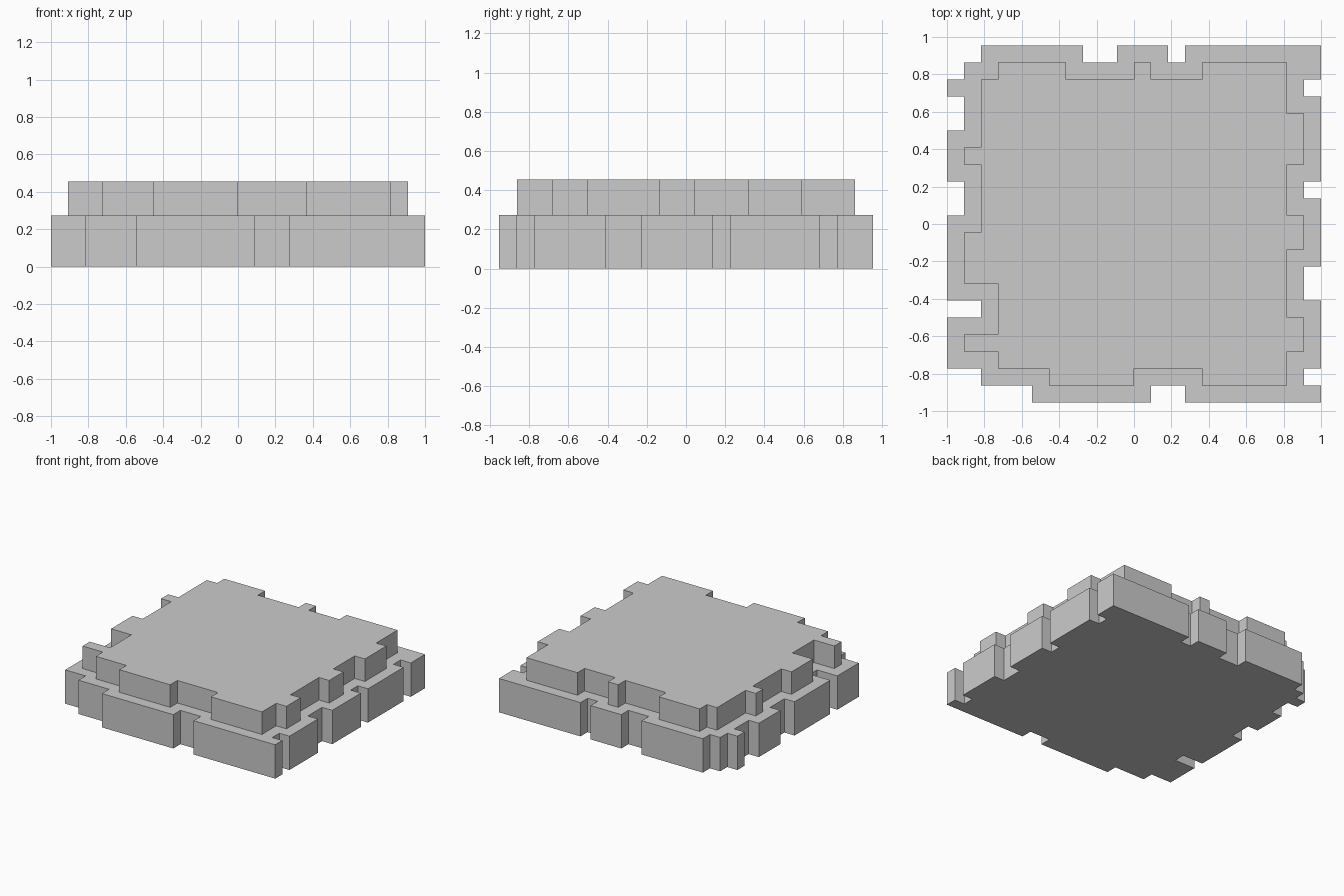
import bpy
import bmesh

if "Cube" in bpy.data.objects:
    bpy.data.objects.remove(bpy.data.objects["Cube"])

CELL = 1 / 11                 # everything sits on a 22 x 21 cell grid
HALF_X, HALF_Y = 11, 10.5


def slab(name, moves, z0, z1):
    """Extrude a stepped outline: each (x, y) pair moves along x, then along y."""
    y = moves[-1]
    outline = []
    for nx, ny in zip(moves[::2], moves[1::2]):
        outline += [(nx, y), (nx, ny)]
        y = ny
    bm = bmesh.new()
    base = bm.faces.new([bm.verts.new(((x - HALF_X) * CELL, (v - HALF_Y) * CELL, z0 * CELL))
                         for x, v in outline])
    top = bmesh.ops.extrude_face_region(bm, geom=[base], use_keep_orig=True)["geom"]
    bmesh.ops.translate(bm, vec=(0, 0, (z1 - z0) * CELL),
                        verts=[g for g in top if isinstance(g, bmesh.types.BMVert)])
    bmesh.ops.recalc_face_normals(bm, faces=bm.faces)
    mesh = bpy.data.meshes.new(name)
    bm.to_mesh(mesh)
    bm.free()
    obj = bpy.data.objects.new(name, mesh)
    bpy.context.collection.objects.link(obj)
    return obj


# Wide lower tier: front, right, back and left edges in turn
slab("lower_slab", [
    12, 1, 14, 0, 22, 1,
    21, 2, 22, 6, 21, 8, 22, 12, 21, 13, 22, 18, 21, 19, 22, 21,
    14, 20, 13, 21, 10, 20, 8, 21, 2, 20,
    1, 19, 0, 18, 1, 16, 0, 13, 1, 11, 0, 6, 2, 5, 0, 2, 2, 1, 5, 0], 0, 3)

# Smaller upper tier
slab("upper_slab", [
    11, 2, 15, 1, 20, 3,
    21, 5, 20, 9, 21, 11, 20, 14, 21, 17, 20, 20,
    15, 19, 12, 20, 11, 19, 7, 20, 3, 19,
    2, 15, 1, 14, 2, 10, 1, 7, 3, 4, 1, 3, 3, 2, 6, 1], 3, 5)
